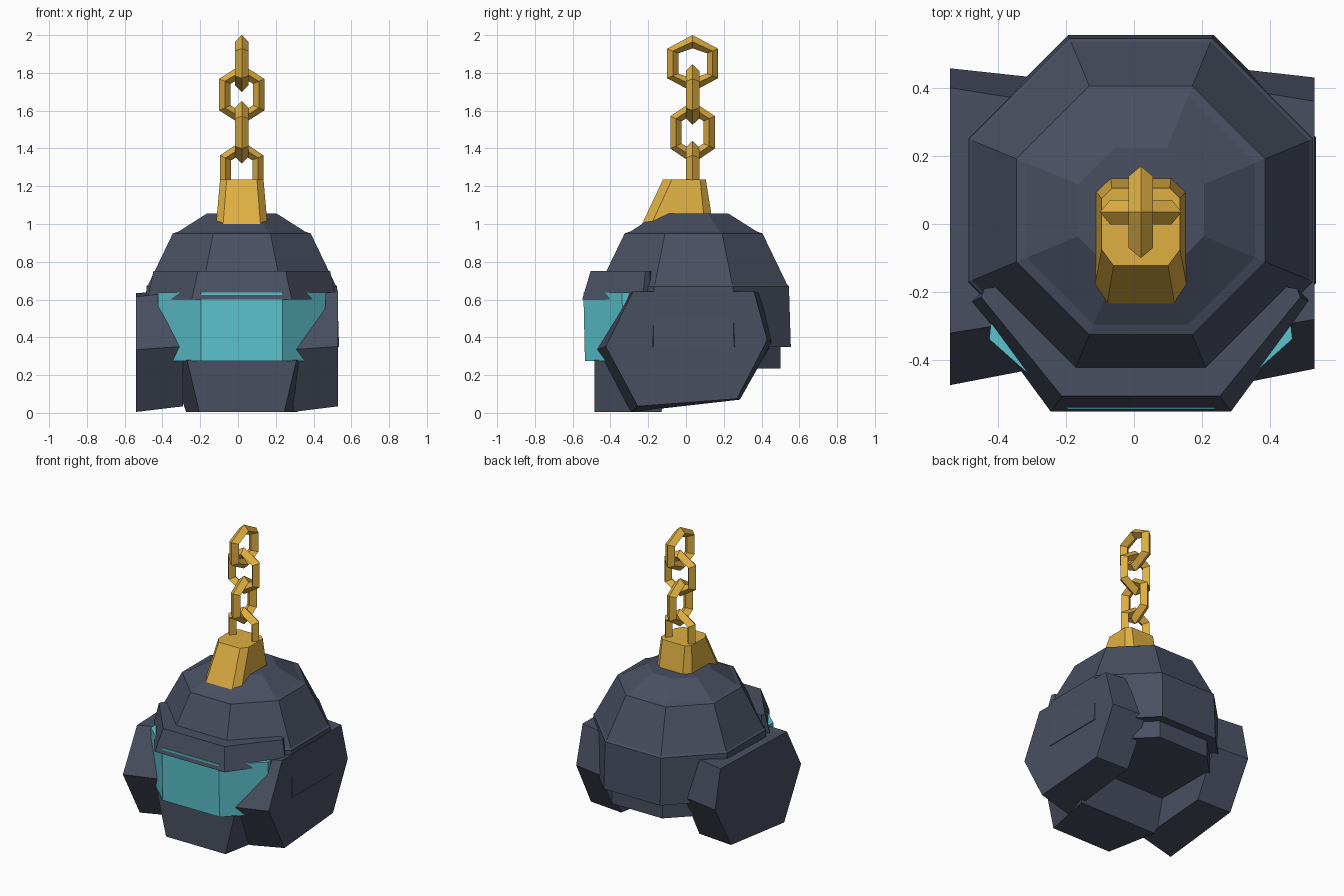
import bpy, bmesh, math
from mathutils import Vector

cube = bpy.data.objects.get("Cube")
if cube:
    bpy.data.objects.remove(cube, do_unlink=True)

CX, CY = 0.02, 0.04  # axis of the dome and chain


def material(name, rgb):
    mat = bpy.data.materials.new(name)
    mat.use_nodes = True
    mat.diffuse_color = (*rgb, 1)
    mat.node_tree.nodes["Principled BSDF"].inputs["Base Color"].default_value = (*rgb, 1)
    return mat


slate = material("dark_slate", (0.068, 0.08, 0.122))
gold = material("gold", (0.74, 0.43, 0.055))
teal = material("teal", (0.107, 0.55, 0.62))


def loft(name, rings, mat, closed=False):
    """Skin a sequence of equal point rings, capped unless the sequence is closed."""
    bm = bmesh.new()
    rows = [[bm.verts.new(p) for p in ring] for ring in rings]
    n = len(rows[0])
    pairs = list(zip(rows, rows[1:]))
    if closed:
        pairs.append((rows[-1], rows[0]))
    else:
        bm.faces.new(rows[0])
        bm.faces.new(rows[-1])
    for a, b in pairs:
        for i in range(n):
            j = (i + 1) % n
            bm.faces.new((a[i], a[j], b[j], b[i]))
    bmesh.ops.recalc_face_normals(bm, faces=bm.faces)
    mesh = bpy.data.meshes.new(name)
    bm.to_mesh(mesh)
    bm.free()
    mesh.materials.append(mat)
    obj = bpy.data.objects.new(name, mesh)
    bpy.context.collection.objects.link(obj)
    return obj


def octagon(apothem, z):
    r = apothem / math.cos(math.pi / 8)
    angles = [math.pi / 8 + k * math.pi / 4 for k in range(8)]
    return [(CX + r * math.cos(a), CY + r * math.sin(a), z) for a in angles]


def mirrored(half, z):
    """Outline symmetric about the dome axis from half-width and y pairs."""
    right = [(CX + x, y, z) for x, y in half]
    left = [(CX - x, y, z) for x, y in reversed(half)]
    return right + left


# Eight-sided helmet shell with a lip under the cap and a recessed neck
shell_profile = [(0.185, 1.055), (0.335, 0.96), (0.365, 0.95), (0.495, 0.68),
                 (0.505, 0.67), (0.515, 0.35), (0.46, 0.35), (0.46, 0.235)]
loft("helmet_shell", [octagon(a, z) for a, z in shell_profile], slate)

# Brow brim over the visor
loft("brow_brim", [
    mirrored([(0.265, -0.55), (0.5, -0.23), (0.46, -0.19), (0.2, -0.15)], 0.6),
    mirrored([(0.232, -0.505), (0.468, -0.215), (0.46, -0.19), (0.2, -0.15)], 0.75),
], slate)

# Visor band
loft("visor", [
    mirrored([(0.215, -0.535), (0.43, -0.335), (0.42, -0.2)], 0.275),
    mirrored([(0.215, -0.543), (0.445, -0.338), (0.43, -0.2)], 0.637),
], teal)

# Tapered chin block
loft("chin_guard", [
    mirrored([(0.225, -0.485), (0.295, -0.13)], 0.005),
    mirrored([(0.29, -0.485), (0.385, -0.06)], 0.28),
], slate)

# Hexagonal side plates: both taper toward +x
wide_hex = [(-0.32, 0.615), (0.4, 0.635), (0.457, 0.375),
            (0.285, 0.07), (-0.29, 0.005), (-0.473, 0.335)]
narrow_hex = [(-0.28, 0.643), (0.36, 0.643), (0.43, 0.385),
              (0.27, 0.075), (-0.255, 0.035), (-0.425, 0.352)]
for name, x0, x1 in (("right_side_plate", -0.54, -0.29),
                     ("left_side_plate", 0.29, 0.53)):
    loft(name, [[(x0, y, z) for y, z in wide_hex],
                [(x1, y, z) for y, z in narrow_hex]], slate)

# Chamfered chain mount leaning forward
loft("chain_mount", [
    mirrored([(0.1, -0.24), (0.137, -0.19), (0.137, 0.1), (0.09, 0.145)], 0.985),
    mirrored([(0.08, -0.122), (0.115, -0.075), (0.115, 0.075), (0.085, 0.105)], 1.235),
], gold)


def chain_link(name, half_width, bottom, top, across_x):
    """Long hexagonal ring with a diamond cross-section."""
    mid, half = (bottom + top) / 2, (top - bottom) / 2

    def outline(w, h, shoulder, depth):
        flat = [(0, h), (w, shoulder), (w, -shoulder),
                (0, -h), (-w, -shoulder), (-w, shoulder)]
        if across_x:
            return [(CX + u, CY - 0.005 + depth, mid + v) for u, v in flat]
        return [(CX + depth, CY - 0.005 + u, mid + v) for u, v in flat]

    w, thick = half_width, 0.06
    outer = outline(w, half, half * 0.52, 0)
    inner = outline(w - thick, half - thick - 0.01, half * 0.36, 0)
    centre = (w - thick / 2, half - thick / 2 - 0.005, half * 0.44)
    loft(name, [outer, outline(*centre, 0.036), inner, outline(*centre, -0.036)],
         gold, closed=True)


# Four links, alternating direction
links = [(0.116, 1.12, 1.44), (0.118, 1.32, 1.65),
         (0.12, 1.525, 1.845), (0.135, 1.7, 2.0)]
for i, (w, z0, z1) in enumerate(links):
    chain_link(f"chain_link_{i + 1}", w, z0, z1, i % 2 == 0)
